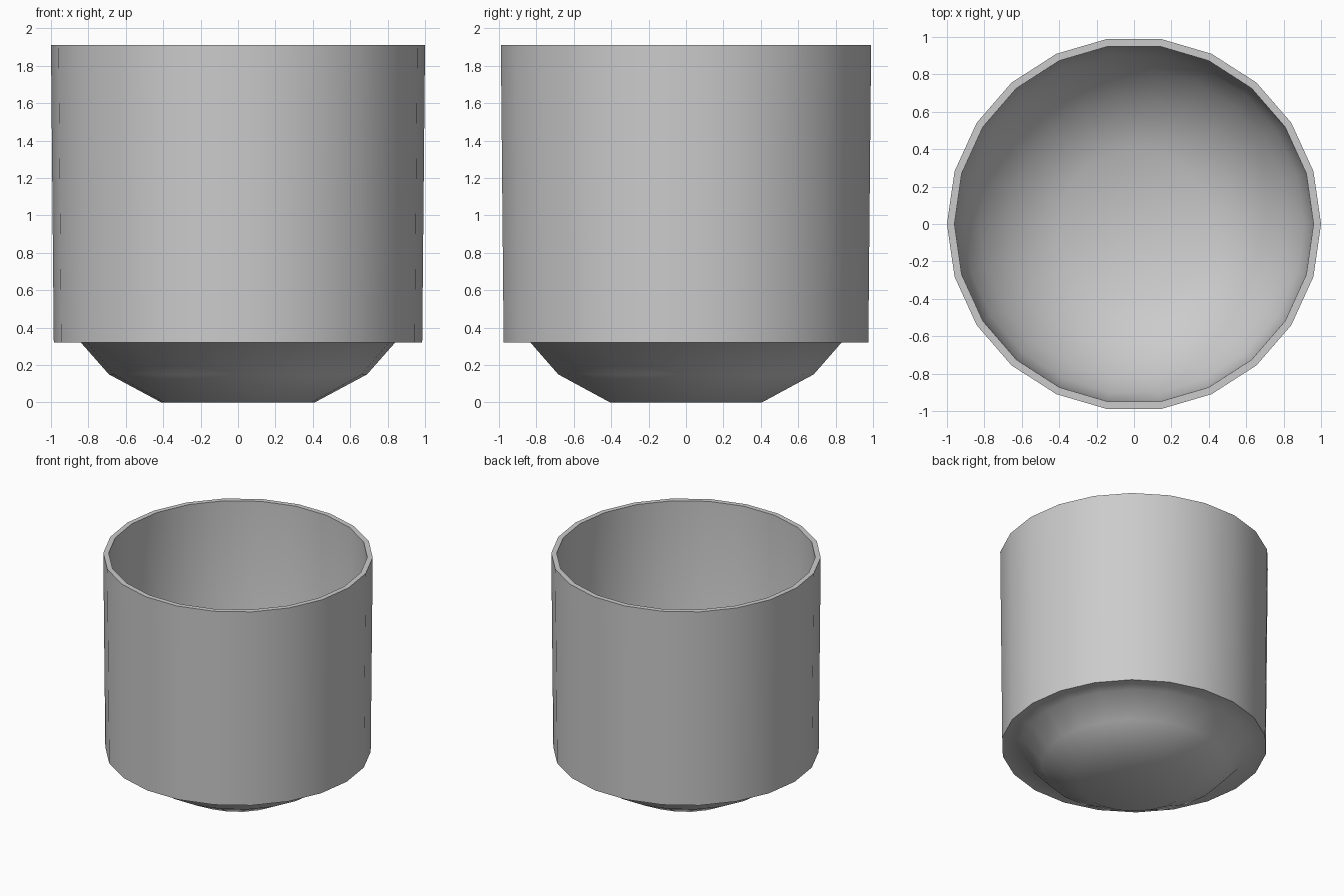
import bpy, bmesh, math

if "Cube" in bpy.data.objects:
    bpy.data.objects.remove(bpy.data.objects["Cube"])

SIDES = 22

grey = bpy.data.materials.new("plain grey")
grey.diffuse_color = (0.6, 0.6, 0.6, 1)
grey.use_nodes = True
grey.node_tree.nodes["Principled BSDF"].inputs["Base Color"].default_value = grey.diffuse_color


def lathe(name, profile, sides, angle):
    """Spin a (radius, height) profile round z; a radius of 0 closes the end."""
    bm = bmesh.new()
    rings = []
    for r, z in profile:
        if r == 0:
            rings.append([bm.verts.new((0, 0, z))] * sides)
        else:
            rings.append([bm.verts.new((r * math.cos(math.tau * i / sides),
                                        r * math.sin(math.tau * i / sides), z))
                          for i in range(sides)])
    for a, b in zip(rings, rings[1:]):
        for i in range(sides):
            j = (i + 1) % sides
            quad = list(dict.fromkeys((a[i], a[j], b[j], b[i])))
            bm.faces.new(quad)
    bmesh.ops.recalc_face_normals(bm, faces=bm.faces)
    mesh = bpy.data.meshes.new(name)
    bm.to_mesh(mesh)
    bm.free()
    mesh.materials.append(grey)
    obj = bpy.data.objects.new(name, mesh)
    bpy.context.collection.objects.link(obj)
    bpy.ops.object.select_all(action='DESELECT')
    obj.select_set(True)
    bpy.context.view_layer.objects.active = obj
    bpy.ops.object.shade_smooth_by_angle(angle=math.radians(angle))
    return obj


# Cup: rounded base, step, outer sleeve, thin rim, inner wall running into the bowl
lathe("cup", [
    (0, 0), (0.41, 0), (0.69, 0.15), (0.84, 0.32),     # underside of bowl
    (0.985, 0.32), (1.0, 1.91),                        # step and sleeve
    (0.96, 1.91), (0.95, 0.58), (0.91, 0.45),          # rim and inner wall
    (0.83, 0.325), (0.68, 0.16), (0.40, 0.01), (0, 0.01),  # inside of bowl
], SIDES, 50)
